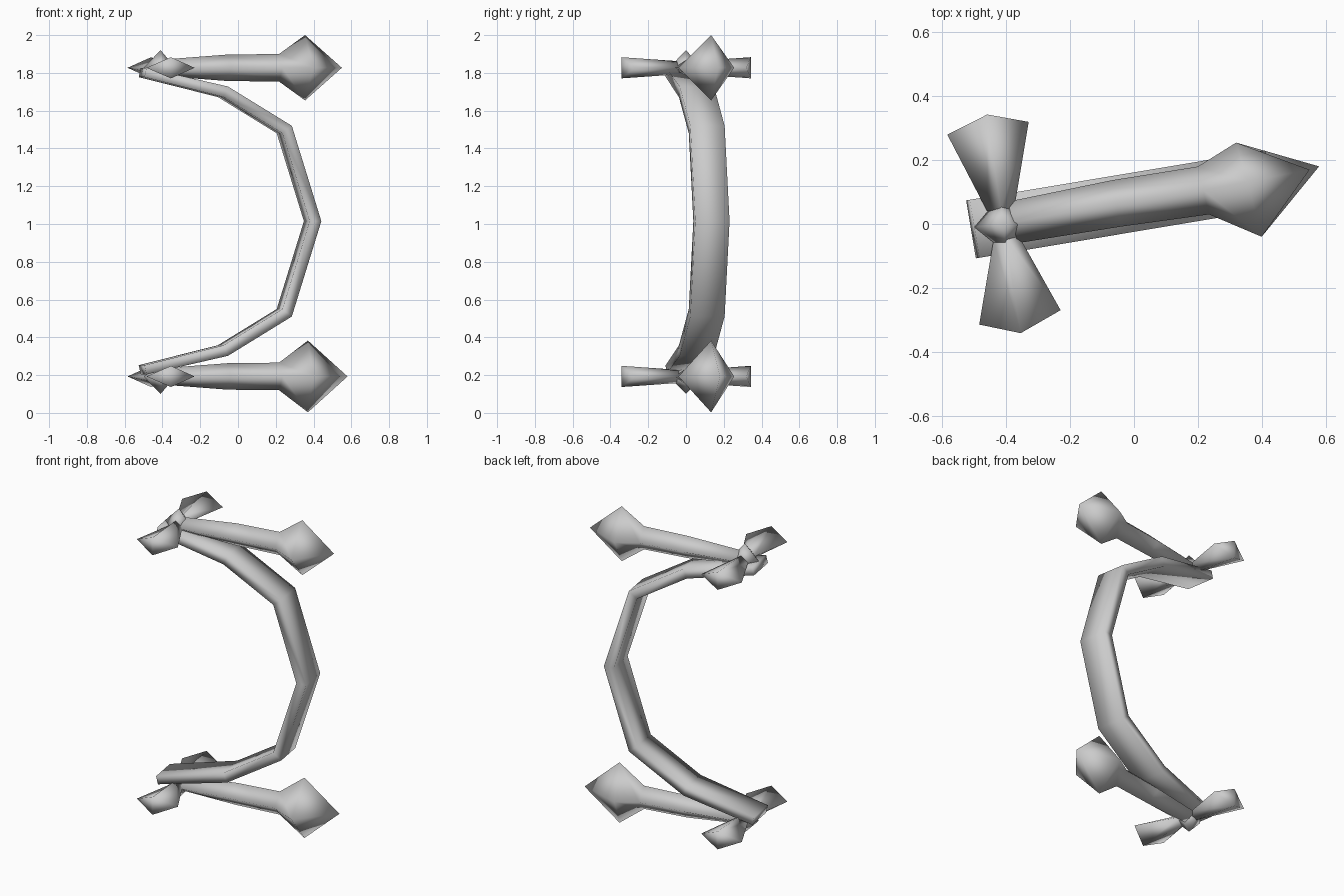
import bpy, bmesh
from mathutils import Vector

if "Cube" in bpy.data.objects:
    bpy.data.objects.remove(bpy.data.objects["Cube"])

U = Vector((0.986, 0.165, 0))    # long direction of the piece
V = Vector((-0.165, 0.986, 0))   # across the band
ORIGIN = Vector((-0.41, 0, 0))


def finish(name, bm):
    bmesh.ops.recalc_face_normals(bm, faces=bm.faces)
    for f in bm.faces:
        f.smooth = True
    me = bpy.data.meshes.new(name)
    bm.to_mesh(me)
    bm.free()
    ob = bpy.data.objects.new(name, me)
    bpy.context.collection.objects.link(ob)


def loft(name, rings):
    """Four-sided tube through rings of points; ends capped, one-point ring = tip."""
    bm = bmesh.new()
    rows = [[bm.verts.new(p) for p in r] for r in rings]
    for a, b in zip(rows, rows[1:]):
        for i in range(4):
            j = (i + 1) % 4
            bm.faces.new((a[i], a[j], b[j], b[i]) if len(b) == 4 else (a[i], a[j], b[0]))
    for r in (rows[0], rows[-1]):
        if len(r) == 4:
            # fold the cap along its top-to-bottom line
            bm.faces.new((r[0], r[1], r[3]))
            bm.faces.new((r[1], r[2], r[3]))
    finish(name, bm)


def diamond(left, right, h, z, crest=None):
    """Diamond ring: two side points and a crest above and below."""
    c = crest or ((left[0] + right[0]) / 2, (left[1] + right[1]) / 2)
    return [(*left, z), (*c, z + h), (*right, z), (*c, z - h)]


# Curved band: rectangular section swept along a C path (x, z)
half = [(-0.505, 0.228), (-0.08, 0.33), (0.245, 0.53)]
path = half + [(0.395, 1.015)] + [(x, 2.03 - z) for x, z in reversed(half)]
pts = [ORIGIN + U * ((x + 0.41) / 0.986) + Vector((0, 0, z)) for x, z in path]
rings = []
for i, p in enumerate(pts):
    d1 = (p - pts[i - 1]).normalized() if i > 0 else None
    d2 = (pts[i + 1] - p).normalized() if i < len(pts) - 1 else None
    d = ((d1 or d2) + (d2 or d1)).normalized()
    n = d.cross(V)
    t = (0.03 if 0 < i < len(pts) - 1 else 0.025) / n.length
    if d1 and d2:
        t /= max(0.5, d.dot(d1))
    rings.append([p + V * s * 0.092 + n * k * t for s, k in ((1, 1), (1, -1), (-1, -1), (-1, 1))])
loft("curved_band", rings)

# Upper and lower crosspieces
for side, z, outward, knob_h, knob_dx in (("upper", 1.827, 1, 0.173, 0.0),
                                          ("lower", 0.193, -1, 0.19, 0.015)):
    # Arm ending in a faceted knob
    loft(side + "_arm", [
        diamond((-0.395, 0.07), (-0.365, -0.06), 0.045, z),
        diamond((-0.07, 0.137), (-0.04, -0.008), 0.07, z),
        diamond((0.20, 0.18), (0.235, 0.03), 0.073, z),
        diamond((0.32, 0.255), (0.40, -0.04), knob_h, z, (0.355 + knob_dx, 0.133)),
        [(0.55 + 2 * knob_dx, 0.17 + knob_dx * 0.7, z)],
    ])
    # Flared prongs, front and back
    loft(side + "_front_prong", [
        diamond((-0.44, -0.05), (-0.365, -0.03), 0.035, z),
        diamond((-0.485, -0.315), (-0.23, -0.27), 0.056, z, (-0.355, -0.342)),
    ])
    loft(side + "_back_prong", [
        diamond((-0.46, 0.04), (-0.375, 0.05), 0.035, z),
        diamond((-0.585, 0.28), (-0.33, 0.32), 0.056, z, (-0.46, 0.343)),
    ])
    # Eight-faced hub joining arm and prongs
    bm = bmesh.new()
    ring = [bm.verts.new((x, y, z)) for x, y in
            ((-0.5, -0.01), (-0.4, -0.09), (-0.33, 0.0), (-0.42, 0.085))]
    for h in (0.093 * outward, -0.06 * outward):
        tip = bm.verts.new((-0.41, 0, z + h))
        for i in range(4):
            bm.faces.new((ring[i], ring[(i + 1) % 4], tip))
    finish(side + "_hub", bm)
